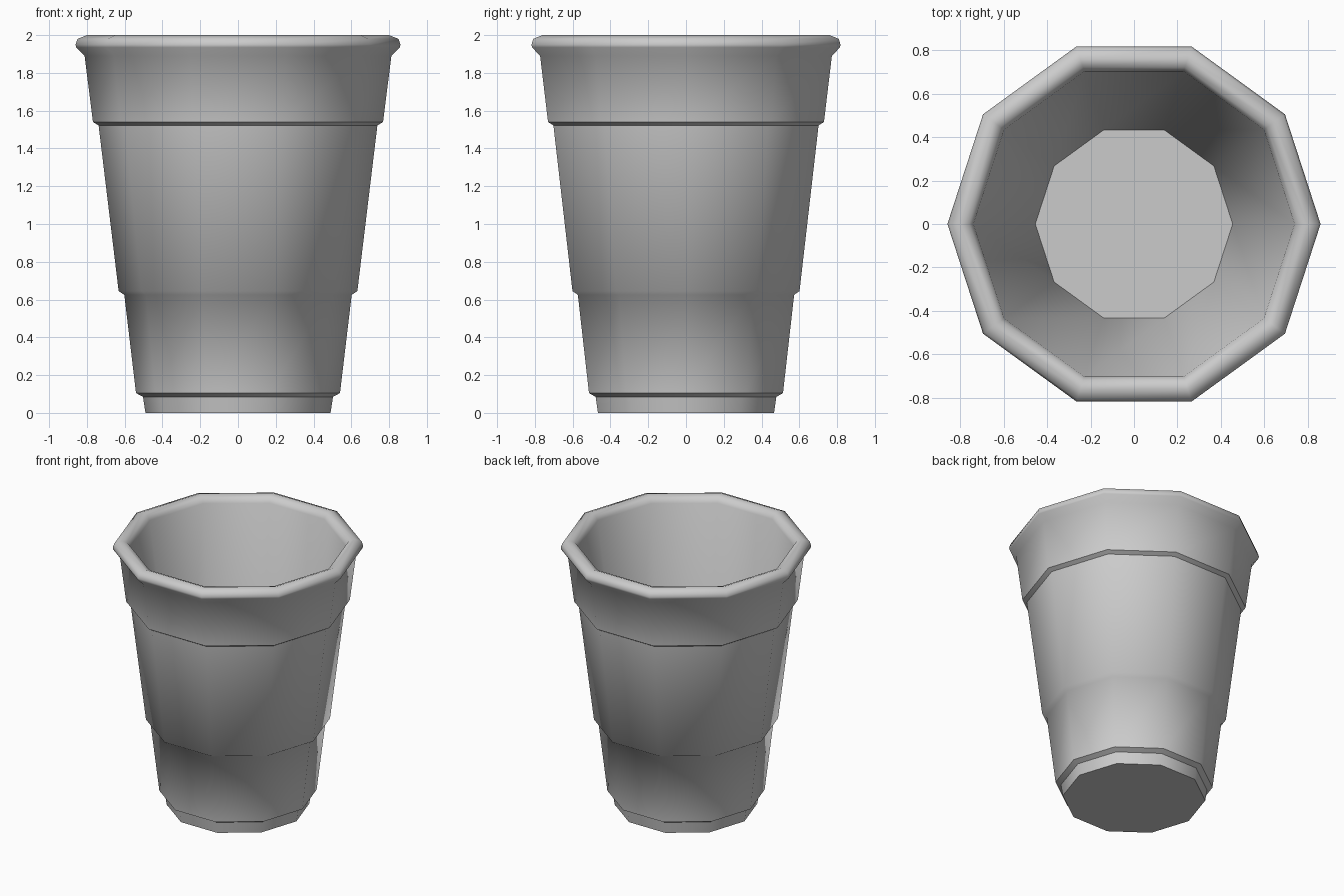
import bpy, bmesh, math

if "Cube" in bpy.data.objects:
    bpy.data.objects.remove(bpy.data.objects["Cube"])

SIDES = 10

# Cross-section (corner radius, height): outside from base to rim, then down the inside
profile = [
    (0.49, 0.0), (0.503, 0.085),                     # foot
    (0.54, 0.105), (0.602, 0.625),                   # lower band
    (0.632, 0.645), (0.738, 1.522),                  # middle band
    (0.768, 1.54), (0.812, 1.89),                    # upper band
    (0.857, 1.935), (0.86, 1.95), (0.85, 1.98), (0.80, 2.0),  # rolled rim
    (0.76, 1.985), (0.74, 1.95),
    (0.455, 0.06),                                   # plain inner wall to floor
]

bm = bmesh.new()
rings = []
for r, z in profile:
    rings.append([bm.verts.new((r * math.cos(i * math.tau / SIDES),
                                r * math.sin(i * math.tau / SIDES), z))
                  for i in range(SIDES)])

# Walls
for a, b in zip(rings, rings[1:]):
    for i in range(SIDES):
        j = (i + 1) % SIDES
        bm.faces.new((a[i], a[j], b[j], b[i]))

# Underside and inner floor
bm.faces.new(list(reversed(rings[0])))
bm.faces.new(rings[-1])
bmesh.ops.recalc_face_normals(bm, faces=bm.faces)

mesh = bpy.data.meshes.new("cup")
bm.to_mesh(mesh)
bm.free()
cup = bpy.data.objects.new("cup", mesh)
bpy.context.collection.objects.link(cup)

# Soft sides and rim, crisp floor and ledges
bpy.context.view_layer.objects.active = cup
cup.select_set(True)
bpy.ops.object.shade_smooth_by_angle(angle=math.radians(50))
